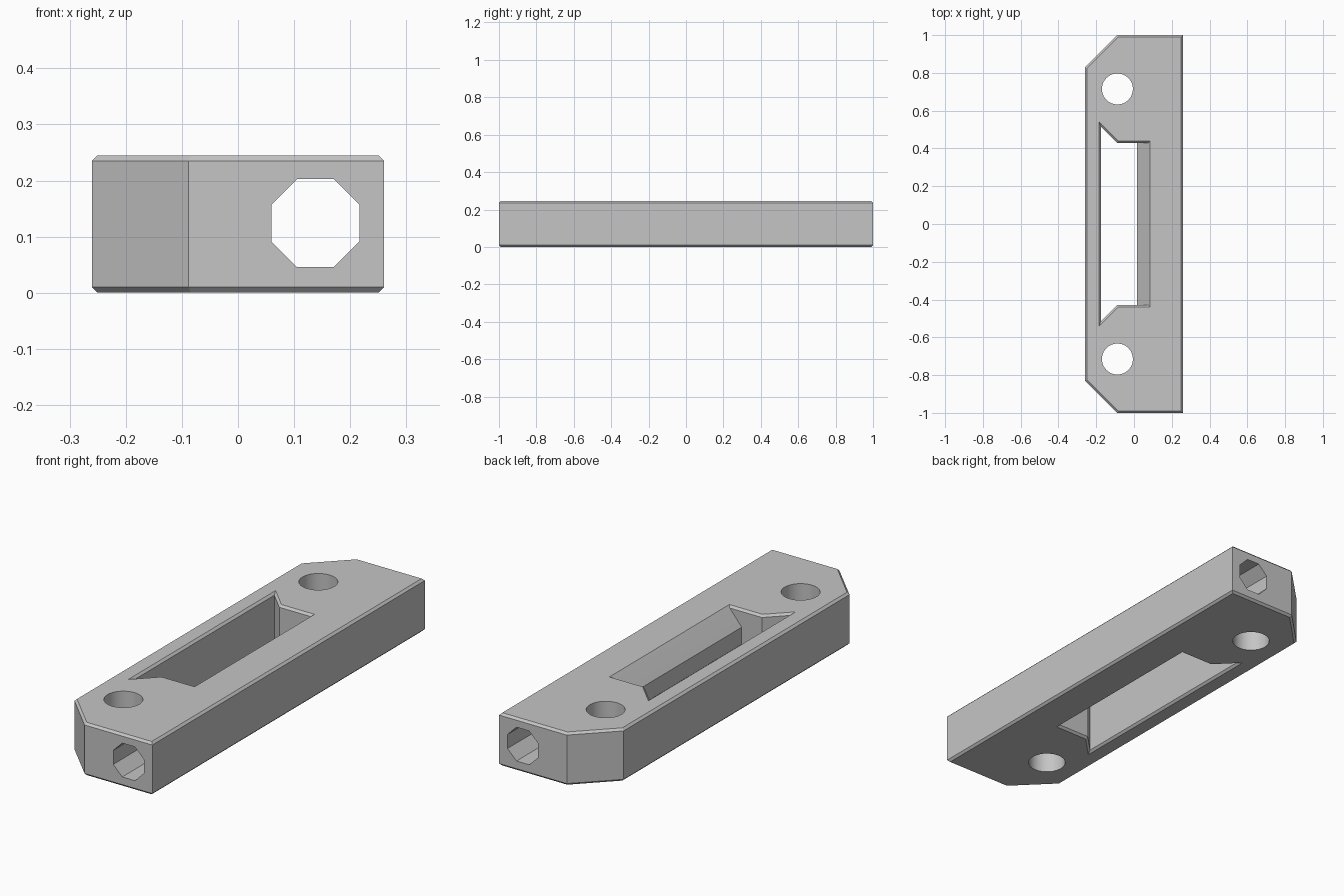
import bpy, bmesh, math
from mathutils import Matrix

if "Cube" in bpy.data.objects:
    bpy.data.objects.remove(bpy.data.objects["Cube"])

H = 0.245      # plate height
B = 0.01       # edge chamfer

grey = bpy.data.materials.new("light_grey")
grey.use_nodes = True
colour = (0.56, 0.56, 0.56, 1)
grey.diffuse_color = colour
grey.node_tree.nodes["Principled BSDF"].inputs["Base Color"].default_value = colour


def finish(name, bm):
    bmesh.ops.recalc_face_normals(bm, faces=bm.faces)
    mesh = bpy.data.meshes.new(name)
    bm.to_mesh(mesh)
    bm.free()
    mesh.materials.append(grey)
    ob = bpy.data.objects.new(name, mesh)
    bpy.context.collection.objects.link(ob)
    return ob


def loft(name, levels):
    """Skin a stack of (z, outline) rings into a closed solid."""
    bm = bmesh.new()
    rings = [[bm.verts.new((x, y, z)) for x, y in pts] for z, pts in levels]
    for a, b in zip(rings, rings[1:]):
        for i in range(len(a)):
            j = (i + 1) % len(a)
            bm.faces.new((a[i], a[j], b[j], b[i]))
    bm.faces.new(rings[0][::-1])
    bm.faces.new(rings[-1])
    return finish(name, bm)


def mirrored(half):
    """Complete an outline given for y > 0."""
    return half + [(x, -y) for x, y in reversed(half)]


def prism(name, sides, radius, depth, matrix):
    bm = bmesh.new()
    bmesh.ops.create_cone(bm, cap_ends=True, segments=sides, radius1=radius,
                          radius2=radius, depth=depth, matrix=matrix)
    return finish(name, bm)


def body_outline(inset):
    d = inset * (math.sqrt(2) - 1)
    return mirrored([(0.26 - inset, 1 - inset), (-0.088 + d, 1 - inset),
                     (-0.26 + inset, 0.828 - d)])


def window_outline(right, grow):
    end, left = 0.43 + grow, -0.175 - grow
    diagonal = 0.341 + grow * math.sqrt(2)
    return mirrored([(right, end), (diagonal - end, end), (left, diagonal - left)])


# Plate with two cut corners and chamfered top and bottom rims
plate = loft("strike_plate", [(0, body_outline(B)), (B, body_outline(0)),
                              (H - B, body_outline(0)), (H, body_outline(B))])

# Window with chamfered rims and a wedge-shaped ridge along its left wall
lower = [(-0.002, window_outline(0.087, B + 0.002)), (B, window_outline(0.076, 0)),
         (0.083, window_outline(0.015, 0))]
upper = [(H - z, pts) for z, pts in reversed(lower)]
cutters = [loft("window_cutter", lower + upper)]

# Screw holes
for y in (-0.715, 0.715):
    cutters.append(prism("screw_hole_cutter", 48, 0.082, 1,
                         Matrix.Translation((-0.088, y, H / 2))))

# Octagonal channel along the whole length
turn = Matrix.Rotation(math.pi / 2, 4, 'X') @ Matrix.Rotation(math.pi / 8, 4, 'Z')
cutters.append(prism("channel_cutter", 8, 0.0785 / math.cos(math.pi / 8), 3,
                     Matrix.Translation((0.138, 0, 0.124)) @ turn))

# Cut the openings
bpy.ops.object.select_all(action='DESELECT')
bpy.context.view_layer.objects.active = plate
plate.select_set(True)
for cutter in cutters:
    cutter.hide_render = True
    mod = plate.modifiers.new("cut", 'BOOLEAN')
    mod.operation = 'DIFFERENCE'
    mod.solver = 'EXACT'
    mod.object = cutter
    bpy.ops.object.modifier_apply(modifier=mod.name)
    bpy.data.objects.remove(cutter)

# Round only the screw holes, keep all other edges sharp
bpy.ops.object.shade_smooth_by_angle(angle=math.radians(25))
